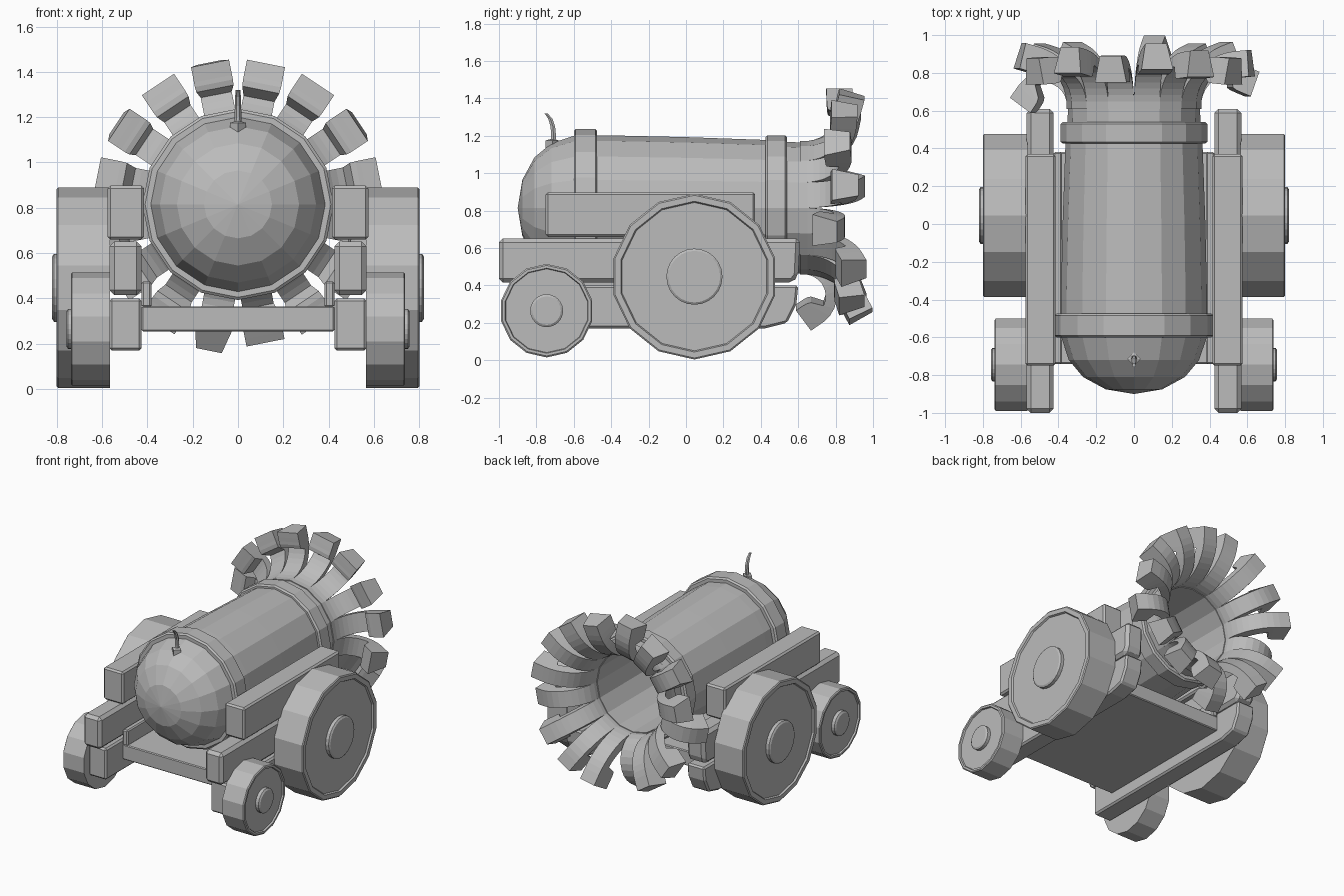
import bpy, bmesh
from math import sin, cos, tan, pi, radians
from mathutils import Vector, Matrix

if "Cube" in bpy.data.objects:
    bpy.data.objects.remove(bpy.data.objects["Cube"], do_unlink=True)

grey = bpy.data.materials.new("plain_grey")
grey.use_nodes = True
grey.diffuse_color = (0.5, 0.5, 0.5, 1)
grey.node_tree.nodes["Principled BSDF"].inputs["Base Color"].default_value = (0.5, 0.5, 0.5, 1)

AXIS_Z = 0.815   # height of the barrel axis
SIDES = 16       # barrel sides, also the number of split petals


def finish(name, bm, bevel=0):
    bmesh.ops.recalc_face_normals(bm, faces=bm.faces)
    mesh = bpy.data.meshes.new(name)
    bm.to_mesh(mesh)
    bm.free()
    mesh.materials.append(grey)
    obj = bpy.data.objects.new(name, mesh)
    bpy.context.collection.objects.link(obj)
    if bevel:
        mod = obj.modifiers.new("edges", "BEVEL")
        mod.width, mod.segments = bevel, 1
    return obj


def lathe(name, profile, sides, place):
    """Spin (along, radius) points about an axis; place maps (along, u, v) to space."""
    bm = bmesh.new()
    rings = []
    for a, r in profile:
        if r == 0:
            rings.append([bm.verts.new(place(a, 0, 0))] * sides)
        else:
            rings.append([bm.verts.new(place(a, r * sin(2 * pi * i / sides), r * cos(2 * pi * i / sides)))
                          for i in range(sides)])
    for p, q in zip(rings, rings[1:]):
        for i in range(sides):
            j = (i + 1) % sides
            bm.faces.new(list(dict.fromkeys((p[i], p[j], q[j], q[i]))))
    return finish(name, bm)


def prism(name, outline, x0, x1, bevel=0):
    """Extrude a (y, z) outline from x0 to x1."""
    bm = bmesh.new()
    face = bm.faces.new([bm.verts.new((x0, y, z)) for y, z in outline])
    new = bmesh.ops.extrude_face_region(bm, geom=[face])["geom"]
    bmesh.ops.translate(bm, vec=(x1 - x0, 0, 0), verts=[v for v in new if isinstance(v, bmesh.types.BMVert)])
    return finish(name, bm, bevel)


def rect(y0, y1, z0, z1):
    return [(y0, z0), (y1, z0), (y1, z1), (y0, z1)]


# Barrel: dome, rear band, tapered tube, front band, neck and hollow bore
def along_y(a, u, v):
    return (u, a, AXIS_Z + v)


lathe("barrel", [(-0.90, 0), (-0.875, 0.15), (-0.81, 0.27), (-0.72, 0.345), (-0.6, 0.385),
                 (-0.4, 0.387), (0.0, 0.378), (0.45, 0.362), (0.5, 0.352), (0.62, 0.35),
                 (0.62, 0.29), (-0.2, 0.29), (-0.2, 0)], SIDES, along_y)
for name, y0, y1, r, core in (("rear_band", -0.6, -0.475, 0.422, 0.38), ("front_band", 0.425, 0.54, 0.388, 0.34)):
    lathe(name, [(y0, core), (y0, r - 0.012), (y0 + 0.01, r), (y1 - 0.01, r), (y1, r - 0.012), (y1, core)],
          SIDES, along_y)


# Burst muzzle: wedge strips bent outwards, each ending in a thick lip block
def petal(name, angle, bend):
    length, steps, mid = 0.47, 12, 0.32
    half = tan(pi / SIDES)
    turn = Matrix.Rotation(angle, 3, "Y")
    bm = bmesh.new()
    y, r, rings = 0.61, mid, []
    for i in range(steps + 1):
        s = i / steps
        a = bend * min(1, max(0, (s - 0.08) / 0.8))
        if i:
            y += cos(a) * length / steps
            r += sin(a) * length / steps
        outers = [0.03] if s < 0.64 else [0.11]
        if i == 8:
            outers = [0.03, 0.10]
        for top in outers:
            ring = []
            for n, side in ((-0.03, -1), (-0.03, 1), (top, 1), (top, -1)):
                p = Vector((side * half * (mid + n), y - n * sin(a), r + n * cos(a)))
                ring.append(bm.verts.new(turn @ p + Vector((0, 0, AXIS_Z))))
            rings.append(ring)
    # Keep only the bends that shape the low-poly strip
    for p, q in zip(rings, rings[1:]):
        for k in range(4):
            bm.faces.new((p[k], p[(k + 1) % 4], q[(k + 1) % 4], q[k]))
    bm.faces.new(rings[0])
    bm.faces.new(rings[-1])
    bmesh.ops.remove_doubles(bm, verts=bm.verts, dist=0.0001)
    return finish(name, bm)


bends = [75, 85, 95, 84, 112, 72, 75, 62, 145, 72, 75, 145, 74, 95, 80, 92]
for i, b in enumerate(bends):
    petal(f"muzzle_petal_{i + 1}", 2 * pi * (i + 0.5) / SIDES, radians(b))

# Fuse: a thin curved cord on a small collar
cord = [(-0.715, 1.13, 0.017), (-0.708, 1.2, 0.015), (-0.712, 1.25, 0.014), (-0.725, 1.29, 0.013), (-0.748, 1.32, 0.01)]
bm = bmesh.new()
rings = [[bm.verts.new((w * cos(k * pi / 3), y + w * sin(k * pi / 3), z)) for k in range(6)] for y, z, w in cord]
for p, q in zip(rings, rings[1:]):
    for k in range(6):
        bm.faces.new((p[k], p[(k + 1) % 6], q[(k + 1) % 6], q[k]))
bm.faces.new(rings[0])
bm.faces.new(rings[-1])
finish("fuse", bm)
lathe("fuse_collar", [(1.13, 0.036), (1.175, 0.036), (1.185, 0)], 4, lambda a, u, v: (u, -0.715 + v, a))

# Carriage: bed tray, stacked beams and wheels, mirrored left and right
prism("bed", rect(-0.74, 0.38, 0.255, 0.365), -0.425, 0.425, 0.006)
lower = [(-0.93, 0.17), (0.42, 0.17), (0.54, 0.2), (0.59, 0.3), (0.6, 0.4), (-0.93, 0.4)]
middle = [(-1.0, 0.415), (0.57, 0.415), (0.6, 0.45), (0.61, 0.652), (-1.0, 0.652)]


def wheel(side, end, y, z, r, hub, x0, x1):
    def place(a, u, v):
        return (side * a, y + u, z + v)
    lathe(f"{end}_wheel_{label}", [(x0, 0), (x0, r), (x1 - 0.006, r), (x1, r - 0.008), (x1, r * 0.91),
                                   (x1 - 0.012, r * 0.895), (x1 - 0.012, 0)], 14, place)
    lathe(f"{end}_hub_{label}", [(x1 - 0.02, 0), (x1 - 0.02, hub), (x1 + 0.012, hub), (x1 + 0.02, hub - 0.012),
                                 (x1 + 0.02, 0)], 24, place)


for side, label in ((1, "left"), (-1, "right")):
    prism(f"bed_lip_{label}", rect(-0.74, 0.38, 0.36, 0.475), side * 0.382, side * 0.425, 0.008)
    prism(f"lower_beam_{label}", lower, side * 0.425, side * 0.568, 0.012)
    prism(f"middle_beam_{label}", middle, side * 0.425, side * 0.568, 0.022)
    prism(f"upper_beam_{label}", rect(-0.75, 0.37, 0.66, 0.898), side * 0.415, side * 0.575, 0.012)
    wheel(side, "rear", 0.045, 0.447, 0.443, 0.15, 0.565, 0.80)
    wheel(side, "front", -0.745, 0.265, 0.25, 0.088, 0.565, 0.738)
